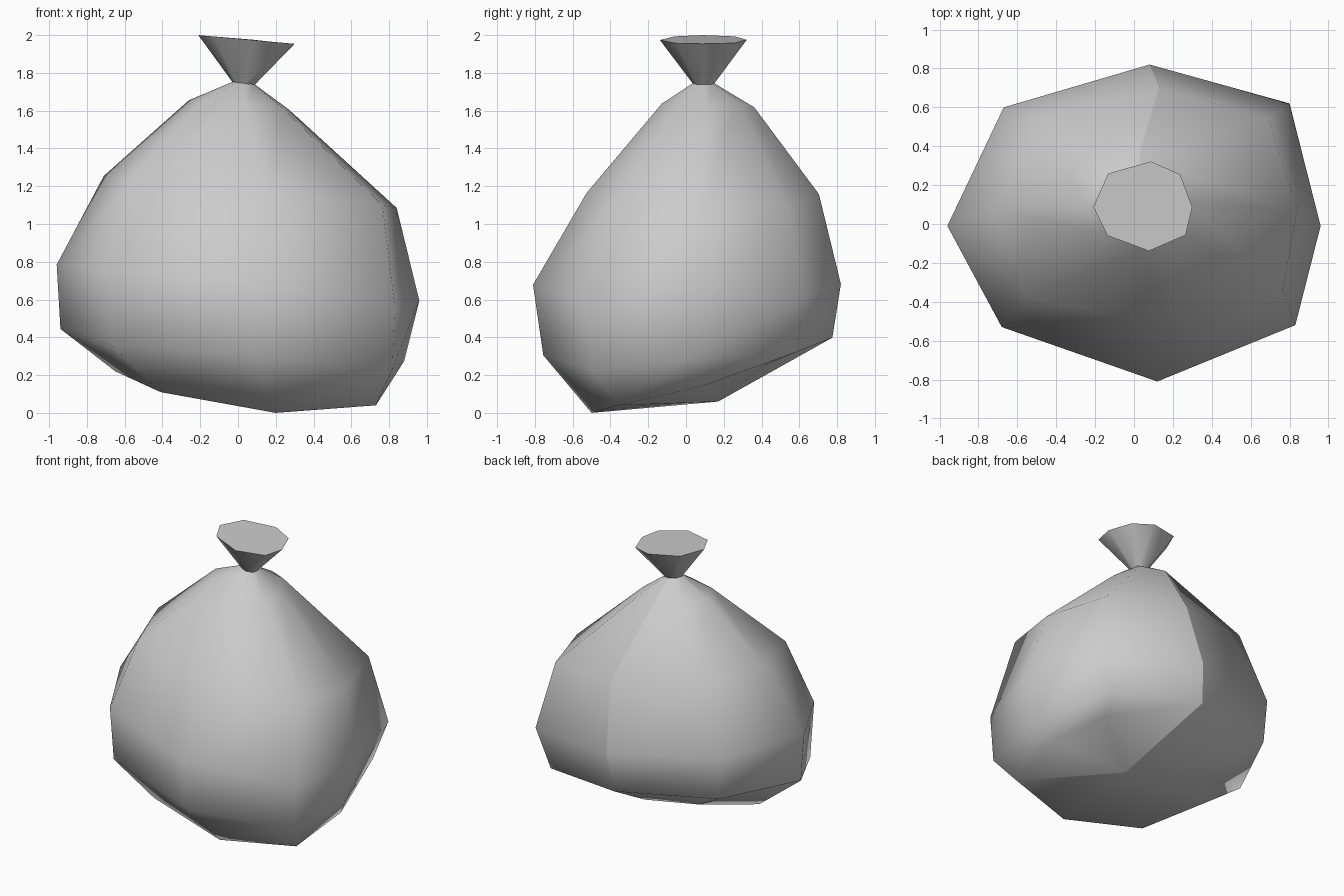
import bpy
import bmesh
from mathutils import Vector

cube = bpy.data.objects.get("Cube")
if cube:
    bpy.data.objects.remove(cube, do_unlink=True)

# One grey plastic
grey = bpy.data.materials.new("grey_plastic")
grey.use_nodes = True
COLOUR = (0.6, 0.6, 0.6, 1)
grey.diffuse_color = COLOUR
grey.node_tree.nodes["Principled BSDF"].inputs["Base Color"].default_value = COLOUR

# Corners of every ring, counter-clockwise seen from above
LEFT, LEFT_BACK, BACK, RIGHT_BACK, RIGHT, RIGHT_FRONT, FRONT, LEFT_FRONT = range(8)
# Uneven octagon of the belly
BELLY = [(0.96, -0.01), (0.80, 0.62), (0.08, 0.82), (-0.67, 0.60),
         (-0.96, -0.01), (-0.68, -0.53), (0.12, -0.81), (0.83, -0.52)]
# Sagging base, dented upward on the left and left back corners
BASE = [(0.79, 0.08, 0.14), (0.60, 0.41, 0.25), (0.22, 0.17, 0.06), (-0.30, 0.27, 0.20),
        (-0.65, 0.07, 0.22), (-0.41, -0.40, 0.11), (0.20, -0.50, 0.0), (0.73, -0.36, 0.04)]


def ring(xs, ys, z, tilt_x=0.0, tilt_y=0.0, nudges=()):
    """Belly outline fitted to the x and y limits, tilted, with nudged corners."""
    points = []
    for x, y in BELLY:
        u, v = x / 0.96, y / 0.815
        points.append(Vector(((xs[0] + xs[1]) / 2 + u * (xs[1] - xs[0]) / 2,
                              (ys[0] + ys[1]) / 2 + v * (ys[1] - ys[0]) / 2,
                              z + u * tilt_x + v * tilt_y)))
    for corner, offset in nudges:
        points[corner] += Vector(offset)
    return points


def skin(bm, rings):
    """Join rings from bottom to top with quads; return the rows of vertices."""
    rows = [[bm.verts.new(p) for p in r] for r in rings]
    for low, high in zip(rows, rows[1:]):
        for i in range(8):
            j = (i + 1) % 8
            bm.faces.new((low[i], low[j], high[j], high[i]))
    return rows


def crease(bm, path):
    for a, b in zip(path, path[1:]):
        bm.edges.get((a, b)).smooth = False


def finish(bm, name):
    for face in bm.faces:
        face.smooth = True
    mesh = bpy.data.meshes.new(name)
    bm.to_mesh(mesh)
    bm.free()
    mesh.materials.append(grey)
    bpy.context.collection.objects.link(bpy.data.objects.new(name, mesh))


# Full bag
neck = ring((-0.03, 0.09), (0.035, 0.15), 1.745, -0.007)
bm = bmesh.new()
rows = skin(bm, [
    BASE,
    ring((-0.94, 0.88), (-0.76, 0.77), 0.36, -0.085, 0.045,
         [(LEFT_FRONT, (0.06, -0.02, -0.03)), (LEFT_BACK, (-0.03, 0, 0)),
          (RIGHT_FRONT, (0, 0, -0.03))]),
    ring((-0.96, 0.96), (-0.815, 0.815), 0.69, -0.095, 0,
         [(LEFT_FRONT, (0, 0, -0.04))]),
    ring((-0.71, 0.84), (-0.53, 0.70), 1.17, -0.085, -0.005,
         [(RIGHT_FRONT, (-0.07, -0.06, 0)), (LEFT_FRONT, (0.03, -0.03, 0)),
          (LEFT_BACK, (-0.02, -0.01, 0))]),
    ring((-0.26, 0.27), (-0.13, 0.36), 1.63, -0.025, -0.01,
         [(LEFT_BACK, (-0.05, -0.03, 0.04)), (RIGHT_BACK, (0.03, -0.02, 0))]),
    neck])
base = rows[0]
# Dented underside panel at the left back, then the flat underside
bm.faces.new([base[i] for i in (BACK, LEFT_BACK, LEFT, LEFT_FRONT)])
bm.faces.new([base[i] for i in (LEFT_FRONT, FRONT, RIGHT_FRONT, RIGHT, RIGHT_BACK, BACK)])
bm.faces.new(rows[-1])
# Crease down the back and across the underside
crease(bm, [row[BACK] for row in reversed(rows)] + [base[LEFT_FRONT]])
crease(bm, rows[-1] + rows[-1][:1])
finish(bm, "bag_body")

# Flared gather above the tied neck, with a slightly dished top
bm = bmesh.new()
rows = skin(bm, [neck, ring((-0.21, 0.30), (-0.14, 0.32), 1.977, -0.023, 0,
                            [(BACK, (0.02, 0, 0)), (LEFT_BACK, (-0.02, -0.01, 0))])])
bm.faces.new(rows[0][::-1])
top = bm.faces.new(rows[1])
for row in rows:
    crease(bm, row + row[:1])
bmesh.ops.poke(bm, faces=[top], offset=-0.03)
finish(bm, "bag_gather")
